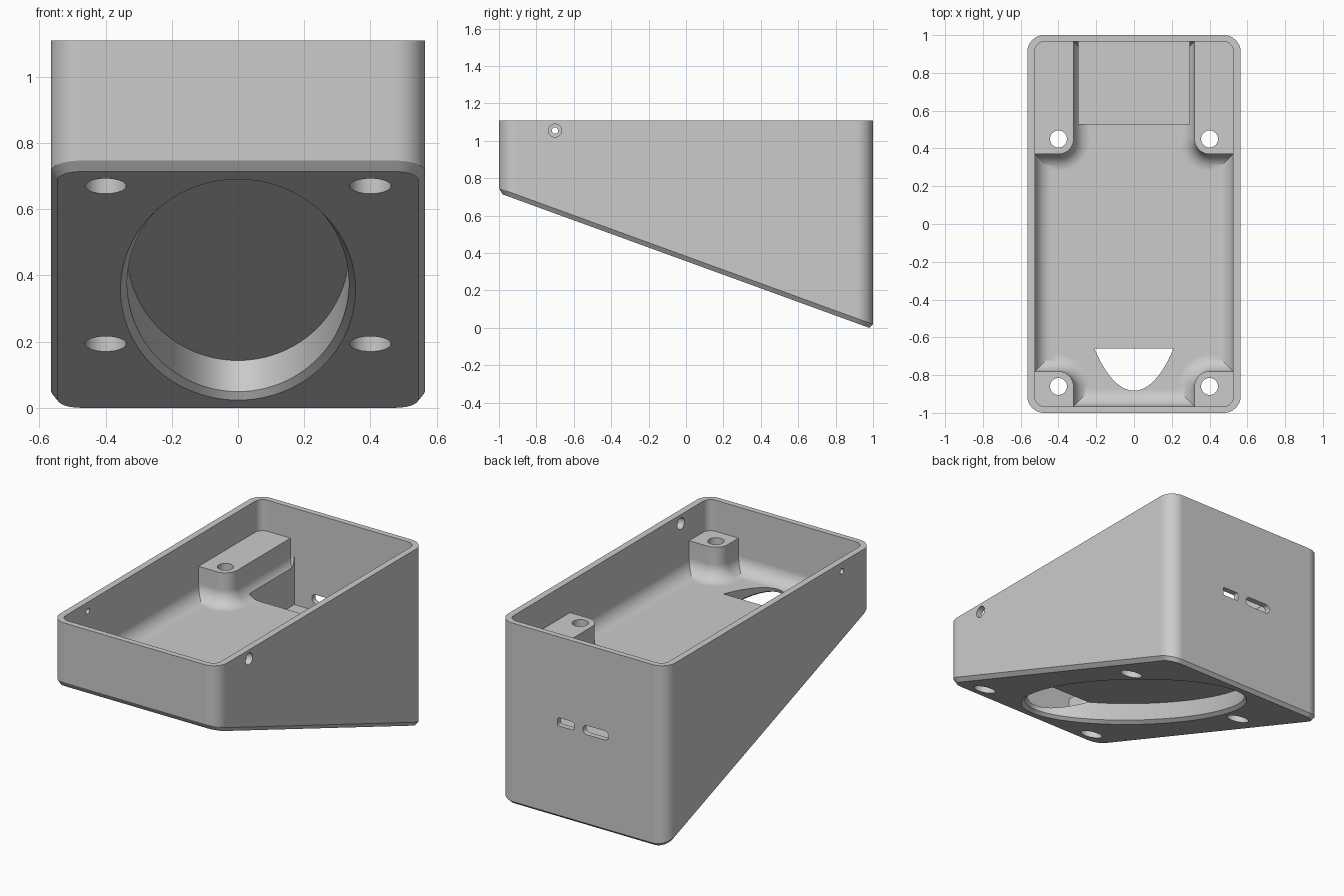
import bpy, bmesh
from math import sin, cos, pi, radians, tan
from mathutils import Matrix, Vector

if "Cube" in bpy.data.objects:
    bpy.data.objects.remove(bpy.data.objects["Cube"])

TOP, TILT, STEPS = 1.11, radians(20), 12
FLOOR, POST_TOP, FILLET = 0.725, 0.92, 0.09


def base_z(y):
    return 0.357 - tan(TILT) * y


def arc(cx, cy, r, start, end, n=STEPS):
    """Points along an arc, angles in degrees."""
    return [(cx + r * cos(radians(start + (end - start) * i / n)),
             cy + r * sin(radians(start + (end - start) * i / n))) for i in range(n + 1)]


def rounded_rect(hx, hy, r):
    x, y = hx - r, hy - r
    return (arc(x, y, r, 0, 90) + arc(-x, y, r, 90, 180)
            + arc(-x, -y, r, 180, 270) + arc(x, -y, r, 270, 360))


def ellipse(a, b, n=96):
    return [(a * cos(2 * pi * i / n), b * sin(2 * pi * i / n)) for i in range(n)]


def inset(points, d):
    """Mitred inward offset of a counter-clockwise outline."""
    out = []
    for i, p in enumerate(points):
        p = Vector(p)
        e1 = (p - Vector(points[i - 1])).normalized()
        e2 = (Vector(points[(i + 1) % len(points)]) - p).normalized()
        n1, n2 = Vector((-e1.y, e1.x)), Vector((-e2.y, e2.x))
        out.append(tuple(p + (n1 + n2) * (d / (1 + n1.dot(n2)))))
    return out


def loft(name, rings, matrix=Matrix()):
    """Closed solid through (outline, height) rings; height may be a function of y."""
    bm = bmesh.new()
    loops = [[bm.verts.new((x, y, h(y) if callable(h) else h)) for x, y in pts]
             for pts, h in rings]
    n = len(loops[0])
    for low, high in zip(loops, loops[1:]):
        for i in range(n):
            j = (i + 1) % n
            bm.faces.new((low[i], low[j], high[j], high[i]))
    bm.faces.new(loops[0][::-1])
    bm.faces.new(loops[-1])
    bmesh.ops.recalc_face_normals(bm, faces=bm.faces)
    bm.transform(matrix)
    mesh = bpy.data.meshes.new(name)
    bm.to_mesh(mesh)
    bm.free()
    obj = bpy.data.objects.new(name, mesh)
    bpy.context.collection.objects.link(obj)
    return obj


def prism(name, outline, low, high, matrix=Matrix()):
    return loft(name, [(outline, low), (outline, high)], matrix)


# Wedge body with a chamfered sloping base
outer = rounded_rect(0.565, 1.0, 0.09)
body = loft("enclosure_body", [(inset(outer, 0.02), base_z),
                               (outer, lambda y: base_z(y) + 0.026),
                               (outer, TOP)])
cutters = []

# Open upper tray
cutters.append(prism("tray_cutter", rounded_rect(0.525, 0.965, 0.05), POST_TOP, 1.3))

# Lower cavity: runs around four screw posts and has a filleted floor
half = ([(0.32, -0.965)] + arc(0.4, -0.86, 0.08, 180, 90)
        + [(0.525, -0.78), (0.525, 0.37)]
        + arc(0.4, 0.45, 0.08, 270, 180) + [(0.32, 0.965)])
cavity = half + [(-x, y) for x, y in reversed(half)]
rings = []
for k in range(11):
    t = pi / 2 * k / 10
    rings.append((inset(cavity, FILLET * (1 - sin(t))), FLOOR + FILLET * (1 - cos(t))))
cutters.append(loft("cavity_cutter", rings + [(cavity, POST_TOP + 0.03)]))

# Deep connector pocket at the back
pocket = [(-0.295, 0.53), (0.295, 0.53), (0.295, 0.966), (-0.295, 0.966)]
cutters.append(prism("pocket_cutter", pocket, 0.52, 0.9))

# Oval recess in the sloping base, with a chamfered mouth
cutters.append(loft("recess_cutter",
                    [(ellipse(0.375, 0.995), -0.02), (ellipse(0.335, 0.955), 0.02),
                     (ellipse(0.335, 0.955), 0.12)],
                    Matrix.Translation((0, 0, 0.357)) @ Matrix.Rotation(-TILT, 4, 'X')))

# Screw holes with wide bores from below
for x in (-0.4, 0.4):
    for y in (-0.86, 0.45):
        place = Matrix.Translation((x, y, 0))
        bore, hole = ellipse(0.0625, 0.0625, 40), ellipse(0.045, 0.045, 40)
        cutters.append(loft("screw_cutter", [(bore, -0.2), (bore, 0.83),
                                             (hole, 0.83), (hole, 1.2)], place))

# Side holes: wide on the left, narrow on the right
for x, r in ((0.45, 0.035), (-0.65, 0.017)):
    place = Matrix.Translation((x, -0.7, 1.055)) @ Matrix.Rotation(pi / 2, 4, 'Y')
    cutters.append(prism("side_hole_cutter", ellipse(r, r, 32), 0, 0.2, place))

# Connector slots through the back wall
for x, w, h, r in ((0.113, 0.055, 0.025, 0.01), (-0.09, 0.087, 0.028, 0.027)):
    place = Matrix.Translation((x, 1.1, 0.59)) @ Matrix.Rotation(pi / 2, 4, 'X')
    cutters.append(prism("slot_cutter", rounded_rect(w, h, r), 0, 0.2, place))

# Carve the body
bpy.ops.object.select_all(action='DESELECT')
bpy.context.view_layer.objects.active = body
body.select_set(True)
for cutter in cutters:
    cutter.hide_render = True
    mod = body.modifiers.new("cut", 'BOOLEAN')
    mod.operation, mod.solver, mod.object = 'DIFFERENCE', 'EXACT', cutter
    bpy.ops.object.modifier_apply(modifier=mod.name)
    bpy.data.objects.remove(cutter)

# Grey plastic
grey = bpy.data.materials.new("grey_plastic")
grey.use_nodes = True
colour = (0.6, 0.6, 0.6, 1)
grey.diffuse_color = colour
grey.node_tree.nodes["Principled BSDF"].inputs["Base Color"].default_value = colour
body.data.materials.clear()
body.data.materials.append(grey)

bpy.ops.object.shade_smooth_by_angle(angle=radians(30))
normals = body.modifiers.new("even_normals", 'WEIGHTED_NORMAL')
normals.keep_sharp = True
